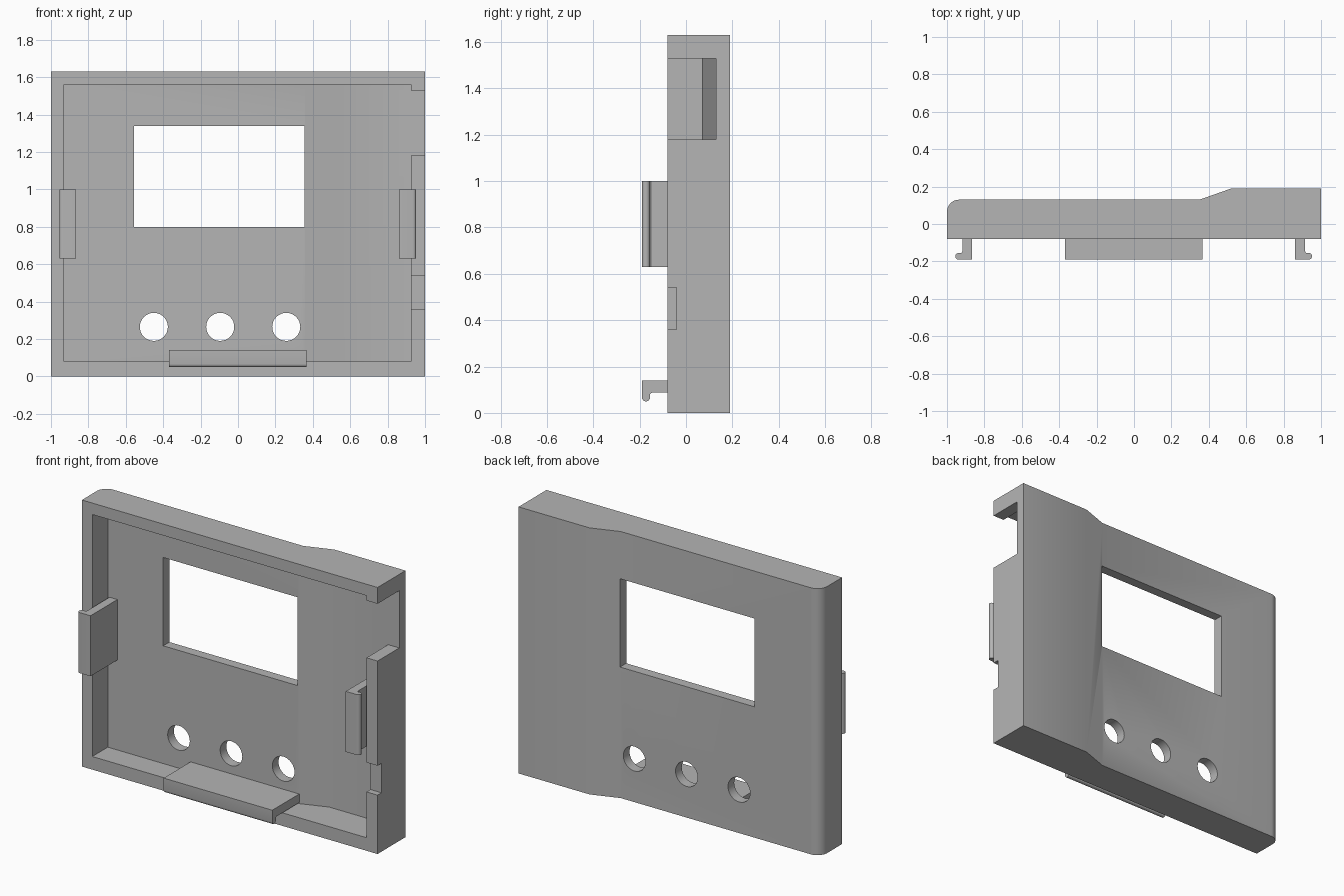
import bpy, bmesh, math

if "Cube" in bpy.data.objects:
    bpy.data.objects.remove(bpy.data.objects["Cube"])

grey = bpy.data.materials.new("plain grey")
grey.diffuse_color = (0.46, 0.46, 0.46, 1)
grey.use_nodes = True
grey.node_tree.nodes["Principled BSDF"].inputs["Base Color"].default_value = grey.diffuse_color


def prism(name, profile, lo, hi, place):
    """Extrude a 2D profile from lo to hi; place maps (u, v, w) to x, y, z."""
    bm = bmesh.new()
    rings = [[bm.verts.new(place(u, v, w)) for u, v in profile] for w in (lo, hi)]
    bm.faces.new(rings[0])
    bm.faces.new(rings[1])
    n = len(profile)
    for i in range(n):
        j = (i + 1) % n
        bm.faces.new((rings[0][i], rings[0][j], rings[1][j], rings[1][i]))
    bmesh.ops.recalc_face_normals(bm, faces=bm.faces[:])
    mesh = bpy.data.meshes.new(name)
    bm.to_mesh(mesh)
    bm.free()
    mesh.materials.append(grey)
    obj = bpy.data.objects.new(name, mesh)
    bpy.context.collection.objects.link(obj)
    return obj


def arc(cx, cy, r, a0, a1, n):
    angles = [math.radians(a0 + (a1 - a0) * i / n) for i in range(n + 1)]
    return [(cx + r * math.cos(a), cy + r * math.sin(a)) for a in angles]


def rect(u0, u1, v0, v1):
    return [(u0, v0), (u1, v0), (u1, v1), (u0, v1)]


def upright(u, v, w):      # profile in plan, extruded up
    return (u, v, w)


def through(u, v, w):      # profile in elevation, extruded in depth
    return (u, w, v)


def cut(target, cutter):
    mod = target.modifiers.new("cut", 'BOOLEAN')
    mod.operation = 'DIFFERENCE'
    mod.solver = 'EXACT'
    mod.object = cutter
    bpy.context.view_layer.objects.active = target
    bpy.ops.object.modifier_apply(modifier=mod.name)
    bpy.data.objects.remove(cutter)


def smooth(obj):
    bpy.ops.object.select_all(action='DESELECT')
    obj.select_set(True)
    bpy.context.view_layer.objects.active = obj
    bpy.ops.object.shade_smooth_by_angle(angle=math.radians(30))


# Cover: rounded left edge, raised right side
outer = [(-1, -0.08), (1, -0.08), (1, 0.19), (0.52, 0.19), (0.35, 0.13)]
outer += arc(-0.935, 0.065, 0.065, 90, 180, 10)
cover = prism("cover", outer, 0, 1.63, upright)

# Hollow following the step of the outside
inner = [(-0.93, -0.2), (0.925, -0.2), (0.925, 0.13), (0.525, 0.13),
         (0.36, 0.07), (-0.93, 0.07)]
cut(cover, prism("hollow", inner, 0.08, 1.56, upright))

# Screen window and three button holes
cut(cover, prism("window", rect(-0.555, 0.355, 0.80, 1.34), -0.3, 0.3, through))
for x in (-0.45, -0.095, 0.258):
    cut(cover, prism("button_hole", arc(x, 0.265, 0.075, 0, 348.75, 31), -0.3, 0.3, through))

# Deep and shallow notches in the right wall
cut(cover, prism("deep_notch", rect(0.9, 1.1, -0.2, 0.13), 1.18, 1.53, upright))
cut(cover, prism("shallow_notch", rect(0.9, 1.1, -0.2, -0.042), 0.36, 0.54, upright))
smooth(cover)


# Clips: a straight leg with a rounded hook pointing outward
def clip_profile(depth):
    return ([(0, depth), (0, -0.19)] + arc(0.073, -0.1725, 0.0175, -90, 90, 8)
            + [(0.058, -0.155), (0.053, -0.147), (0.053, depth)])


clips = [
    prism("left_clip", clip_profile(0.08), 0.63, 1.0, lambda u, v, w: (-0.865 - u, v, w)),
    prism("right_clip", clip_profile(0.14), 0.63, 1.0, lambda u, v, w: (0.862 + u, v, w)),
    prism("bottom_clip", clip_profile(0.08), -0.37, 0.365, lambda u, v, w: (w, v, 0.14 - u)),
]
for clip in clips:
    smooth(clip)
